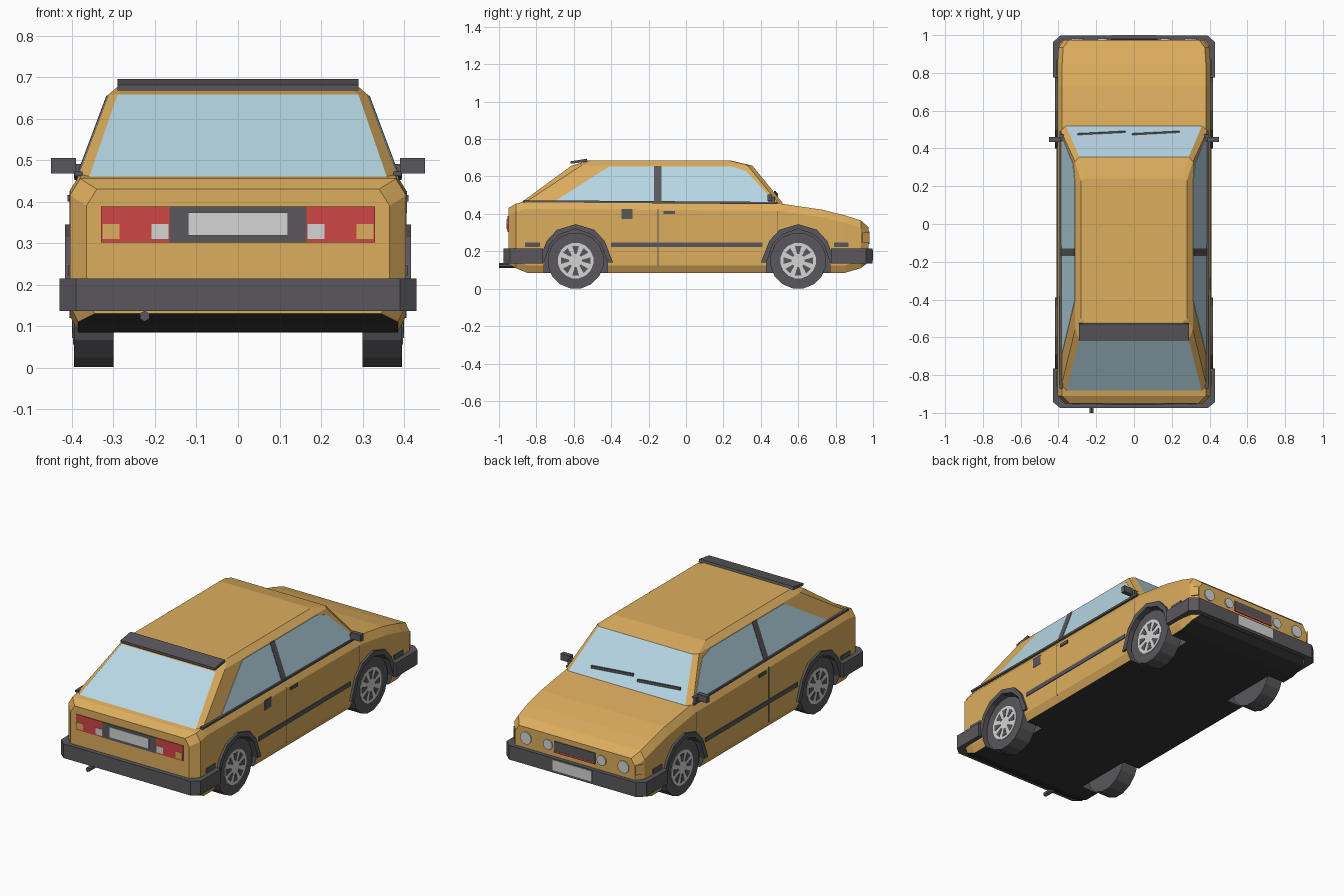
import bpy, bmesh
from math import cos, sin, pi

if "Cube" in bpy.data.objects:
    bpy.data.objects.remove(bpy.data.objects["Cube"])


def material(name, r, g, b):
    m = bpy.data.materials.new(name)
    m.use_nodes = True
    m.diffuse_color = (r, g, b, 1)
    m.node_tree.nodes["Principled BSDF"].inputs["Base Color"].default_value = (r, g, b, 1)
    return m


GOLD = material("gold paint", 0.72, 0.42, 0.11)
TRIM = material("dark grey trim", 0.1, 0.096, 0.106)
UNDER = material("black underbody", 0.035, 0.035, 0.037)
GLASS = material("pale blue glass", 0.47, 0.68, 0.78)
RED = material("red lamp", 0.63, 0.06, 0.06)
WHITE = material("light grey", 0.66, 0.66, 0.66)


def loft(name, rings, mats, rule=None):
    """Skin closed rings of points and cap both ends; rule(band, edge) picks a slot."""
    bm = bmesh.new()
    rows = [[bm.verts.new(p) for p in ring] for ring in rings]
    n = len(rows[0])
    for band in range(len(rows) - 1):
        a, b = rows[band], rows[band + 1]
        for i in range(n):
            j = (i + 1) % n
            f = bm.faces.new((a[i], a[j], b[j], b[i]))
            f.material_index = rule(band, i) if rule else 0
    bm.faces.new(rows[0])
    bm.faces.new(rows[-1])
    bmesh.ops.recalc_face_normals(bm, faces=bm.faces)
    me = bpy.data.meshes.new(name)
    bm.to_mesh(me)
    bm.free()
    for m in mats:
        me.materials.append(m)
    ob = bpy.data.objects.new(name, me)
    bpy.context.collection.objects.link(ob)
    return ob


def prism(name, pts, axis, lo, hi, mat):
    """Extrude a 2D outline along the given axis."""
    place = {"x": lambda p, t: (t, p[0], p[1]),
             "y": lambda p, t: (p[0], t, p[1]),
             "z": lambda p, t: (p[0], p[1], t)}[axis]
    return loft(name, [[place(p, t) for p in pts] for t in (lo, hi)], [mat])


def rect(a, b, c, d):
    return [(a, c), (b, c), (b, d), (a, d)]


def circle(cx, cy, r, n=16):
    return [(cx + r * cos(2 * pi * (i + 0.5) / n), cy + r * sin(2 * pi * (i + 0.5) / n))
            for i in range(n)]


def body_ring(y, w, zb, zt):
    half = [(w - 0.025, zt), (w, zt - 0.04), (w, zb + 0.04), (w - 0.02, zb)]
    return [(x, y, z) for x, z in half] + [(-x, y, z) for x, z in reversed(half)]


# Lower body, with a black floor
stations = [(-0.95, 0.365, 0.13, 0.43), (-0.91, 0.405, 0.11, 0.455), (-0.85, 0.405, 0.085, 0.467),
            (0.5, 0.405, 0.085, 0.456), (0.73, 0.405, 0.085, 0.422), (0.85, 0.405, 0.085, 0.392),
            (0.935, 0.4, 0.11, 0.365), (0.975, 0.37, 0.14, 0.33)]
body = loft("lower_body", [body_ring(*s) for s in stations], [GOLD, UNDER, TRIM],
            lambda band, i: 1 if i == 3 else 0)

# Wheel wells cut from the body
WHEELS = (-0.59, 0.6)
outer = [(-0.2, 0.14), (-0.155, 0.255), (-0.1, 0.315), (0, 0.345), (0.1, 0.315), (0.155, 0.255), (0.2, 0.14)]
inner = [(-0.17, 0.14), (-0.135, 0.24), (-0.085, 0.29), (0, 0.32), (0.085, 0.29), (0.135, 0.24), (0.17, 0.14)]
cutters = []
for wy in WHEELS:
    for s in (1, -1):
        pts = [(wy + dy, z) for dy, z in [(-0.17, -0.1)] + inner + [(0.17, -0.1)]]
        c = prism("well_cutter", pts, "x", s * 0.28, s * 0.5, GOLD)
        c.data.materials.append(UNDER)
        c.data.materials.append(TRIM)
        for f in c.data.polygons:
            f.material_index = 2
        c.hide_render = True
        mod = body.modifiers.new("well", "BOOLEAN")
        mod.operation = "DIFFERENCE"
        mod.solver = "EXACT"
        mod.object = c
        cutters.append(c)
bpy.context.view_layer.update()
cut = bpy.data.meshes.new_from_object(body.evaluated_get(bpy.context.evaluated_depsgraph_get()))
body.modifiers.clear()
body.data = cut
for c in cutters:
    bpy.data.objects.remove(c)


# Cabin, with the windscreen and rear window as glass faces
def cabin_ring(z, xe, xw, yf, yfc, yrc, yr):
    half = [(xe, yf), (xw, yfc), (xw, yrc), (xe, yr)]
    return [(x, y, z) for x, y in half] + [(-x, y, z) for x, y in reversed(half)]


loft("cabin", [cabin_ring(0.455, 0.36, 0.388, 0.52, 0.495, -0.87, -0.89),
               cabin_ring(0.658, 0.29, 0.312, 0.355, 0.33, -0.56, -0.612),
               cabin_ring(0.685, 0.255, 0.28, 0.24, 0.23, -0.5, -0.52)],
     [GOLD, GLASS], lambda band, i: 1 if band == 0 and i in (3, 7) else 0)


# Plates that lie on the sloping cabin sides
def side_plate(name, pts, s, lift, mat):
    def ring(off):
        return [(s * (0.388 - (z - 0.455) * 0.374 + off), y, z) for y, z in pts]
    loft(name, [ring(-0.003), ring(lift)], [mat])


window = [(-0.71, 0.462), (-0.41, 0.654), (0.24, 0.654), (0.32, 0.63), (0.45, 0.49), (0.482, 0.462)]

for s, side in ((1, "left"), (-1, "right")):
    side_plate(side + "_window", window, s, 0.002, GLASS)
    side_plate(side + "_pillar", rect(-0.17, -0.13, 0.46, 0.656), s, 0.004, TRIM)

    # Belt strip, rubbing strips, door seams and handle
    prism(side + "_belt_strip", [(-0.87, 0.462), (-0.87, 0.473), (0.49, 0.464), (0.49, 0.452)],
          "x", s * 0.375, s * 0.394, TRIM)
    for a, b in ((-0.4, 0.41), (-0.86, -0.78), (0.79, 0.87)):
        prism(side + "_rubbing_strip", rect(a, b, 0.222, 0.246), "x", s * 0.4, s * 0.409, TRIM)
    for y, lo, hi in ((-0.15, 0.12, 0.425), (0.49, 0.3, 0.415)):
        prism(side + "_door_seam", rect(y - 0.002, y + 0.002, lo, hi), "x", s * 0.4, s * 0.406, TRIM)
    prism(side + "_door_handle", rect(-0.12, -0.06, 0.4, 0.416), "x", s * 0.4, s * 0.411, TRIM)

    # Door mirror
    prism(side + "_mirror", rect(0.435, 0.46, 0.468, 0.505), "x", s * 0.39, s * 0.45, TRIM)
    prism(side + "_mirror_foot", rect(0.44, 0.475, 0.455, 0.49), "x", s * 0.37, s * 0.395, TRIM)

    # Wheels and arch flares
    for wy, end in zip(WHEELS, ("tail", "nose")):
        name = side + "_" + end
        prism(name + "_tyre", circle(wy, 0.15, 0.151), "x", s * 0.3, s * 0.395, TRIM)
        prism(name + "_rim", circle(wy, 0.15, 0.096), "x", s * 0.39, s * 0.398, WHITE)
        for k in range(8):
            t = 2 * pi * k / 8
            hole = [(wy + r * cos(t + d), 0.15 + r * sin(t + d))
                    for r, d in ((0.035, -0.15), (0.08, -0.22), (0.08, 0.22), (0.035, 0.15))]
            prism(name + "_rim_hole", hole, "x", s * 0.395, s * 0.4, TRIM)
        arch = [(wy + dy, z) for dy, z in outer + inner[::-1]]
        prism(name + "_flare", arch, "x", s * 0.385, s * 0.417, TRIM)

    # Tail lamps with reversing and turn lenses
    def tail_plate(name, a, b, lo, hi, depth, mat):
        prism(side + name, rect(s * a, s * b, lo, hi), "y", -0.945, -0.95 - depth, mat)
    tail_plate("_tail_lamp", 0.165, 0.33, 0.302, 0.388, 0.004, RED)
    tail_plate("_reversing_lens", 0.168, 0.208, 0.31, 0.346, 0.006, WHITE)
    tail_plate("_turn_lens", 0.285, 0.326, 0.31, 0.346, 0.006, GOLD)

    # Round headlamps and corner marker
    for x, r in ((0.3, 0.034), (0.165, 0.028)):
        prism(side + "_headlamp", circle(s * x, 0.272, r), "y", 0.97, 0.981, WHITE)
    prism(side + "_corner_marker", [(s * 0.372, 0.975), (s * 0.376, 0.98), (s * 0.401, 0.944), (s * 0.395, 0.94)],
          "z", 0.245, 0.3, GOLD)

# Fuel flap
prism("fuel_flap", rect(-0.345, -0.285, 0.373, 0.426), "x", 0.4, 0.407, TRIM)

# Tail panel and plates
prism("tail_panel", rect(-0.165, 0.165, 0.302, 0.388), "y", -0.945, -0.955, TRIM)
prism("tail_number_plate", rect(-0.12, 0.12, 0.318, 0.374), "y", -0.95, -0.959, WHITE)
prism("grille", rect(-0.125, 0.125, 0.25, 0.302), "y", 0.97, 0.98, TRIM)
prism("grille_stripe", rect(-0.125, 0.125, 0.24, 0.25), "y", 0.97, 0.981, RED)
prism("nose_number_plate", rect(-0.12, 0.12, 0.15, 0.208), "y", 0.99, 1.0, WHITE)

# Bumpers with chamfered corners
for name, y0, y1, y2 in (("nose_bumper", 0.775, 0.962, 0.997), ("tail_bumper", -0.765, -0.942, -0.975)):
    half = [(0.43, y0), (0.43, y1), (0.39, y2)]
    prism(name, half + [(-x, y) for x, y in reversed(half)], "z", 0.136, 0.215, TRIM)

# Roof spoiler
prism("spoiler", [(-0.618, 0.668), (-0.618, 0.681), (-0.53, 0.695), (-0.525, 0.68)], "x", -0.29, 0.29, TRIM)

# Exhaust pipe
prism("exhaust", circle(-0.225, 0.124, 0.013, 6), "y", -1.0, -0.85, TRIM)

# Wipers lying on the windscreen
for a, b in ((-0.3, -0.045), (-0.01, 0.24)):
    rings = []
    for x, y in ((a, 0.475), (b, 0.488)):
        z = 0.455 + (0.52 - y) * 1.23
        rings.append([(x, y + dy, z + dz) for dy, dz in rect(-0.004, 0.005, -0.003, 0.011)])
    loft("wiper", rings, [TRIM])
